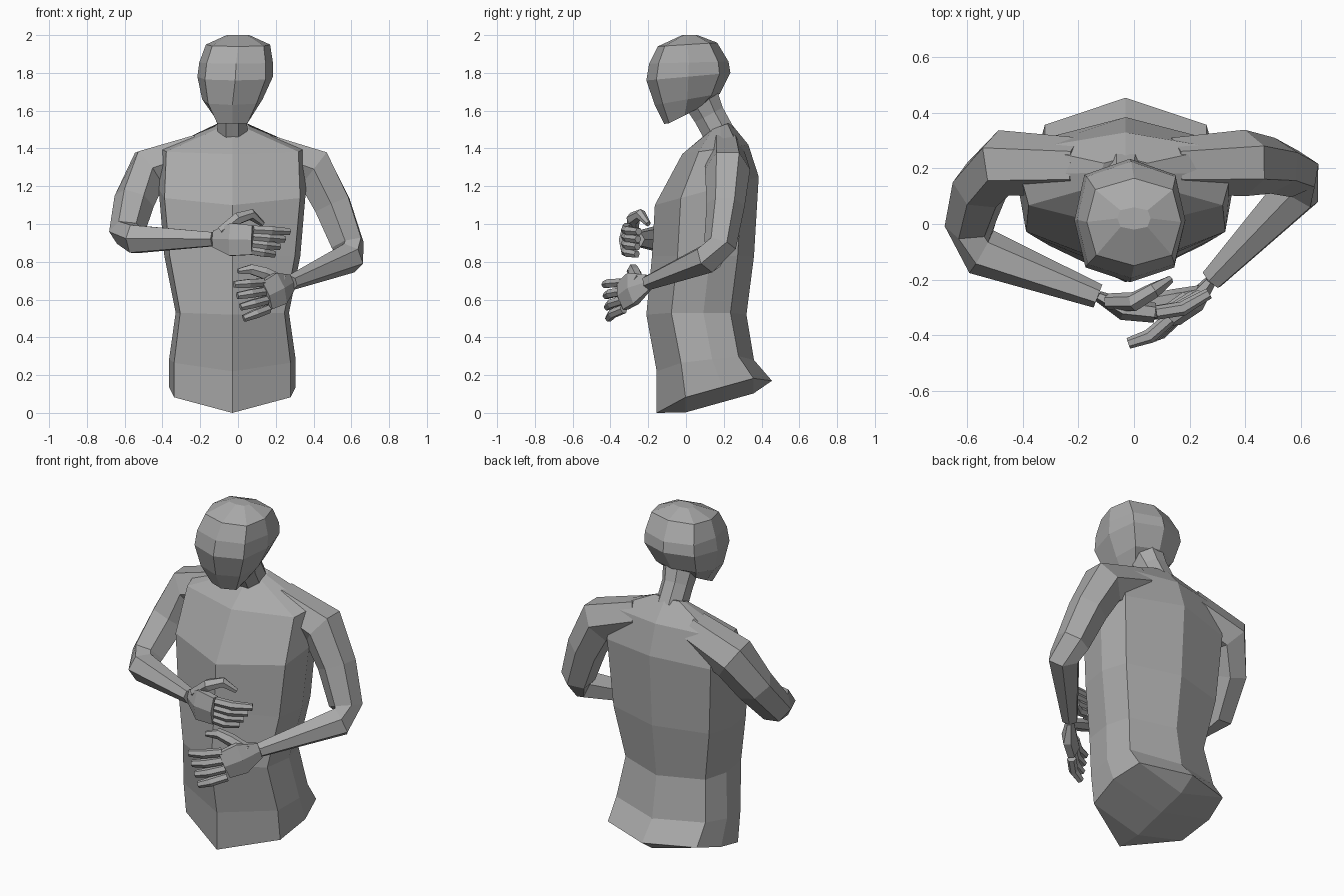
import bpy, bmesh, math
from mathutils import Vector

if "Cube" in bpy.data.objects:
    bpy.data.objects.remove(bpy.data.objects["Cube"])

shade = (0.4, 0.4, 0.4, 1)
grey = bpy.data.materials.new("clay grey")
grey.use_nodes = True
grey.diffuse_color = shade
grey.node_tree.nodes["Principled BSDF"].inputs["Base Color"].default_value = shade


def loft(name, rings):
    """Skin a list of equal rings, closing both ends."""
    bm = bmesh.new()
    rows = [[bm.verts.new(point) for point in ring] for ring in rings]
    count = len(rows[0])
    for lower, upper in zip(rows, rows[1:]):
        for i in range(count):
            j = (i + 1) % count
            bm.faces.new((lower[i], lower[j], upper[j], upper[i]))
    bm.faces.new(rows[0][::-1])
    bm.faces.new(rows[-1])
    bmesh.ops.remove_doubles(bm, verts=bm.verts, dist=0.001)
    bmesh.ops.recalc_face_normals(bm, faces=bm.faces)
    mesh = bpy.data.meshes.new(name)
    bm.to_mesh(mesh)
    bm.free()
    mesh.materials.append(grey)
    obj = bpy.data.objects.new(name, mesh)
    bpy.context.collection.objects.link(obj)
    return obj


def section(outline, width, front, back, low, high, lift=0.0, centre=-0.03):
    """Symmetric ring tilting from low at the front to high at the back.

    The outline lists the shares of width and depth of its side corners.
    """
    start, end = Vector((centre, front, low)), Vector((centre, back, high))

    def corner(side, share, depth):
        return start.lerp(end, depth) + Vector((side * share * width, 0, lift))

    left = [corner(1, *shares) for shares in outline]
    right = [corner(-1, *shares) for shares in reversed(outline)]
    return [start, *left, end, *right]


def tube(name, path, radii, flat=1.0, sides=6, up=(0, 0, 1)):
    """Loft a limb along a path; flat thins it across the up direction."""
    points = [Vector(point) for point in path]
    normal = Vector(up)
    last = len(points) - 1
    rings = []
    for i, (point, radius) in enumerate(zip(points, radii)):
        along = (points[min(i + 1, last)] - points[max(i - 1, 0)]).normalized()
        normal = (normal - along * normal.dot(along)).normalized()
        across = along.cross(normal) * flat
        angles = [math.tau * (k + 0.5) / sides for k in range(sides)]
        rings.append([point + (normal * math.cos(angle) + across * math.sin(angle)) * radius
                      for angle in angles])
    return loft(name, rings)


# Torso, hips upward to the neck base
body = [(0.92, 0.25), (1, 0.57), (0.87, 0.84)]
loft("torso", [
    section(body, width=0, front=-0.155, back=0.455, low=0, high=0.17, lift=-0.04),
    section(body, width=0.335, front=-0.155, back=0.455, low=0, high=0.17, lift=0.04),
    section(body, width=0.335, front=-0.155, back=0.36, low=0.22, high=0.28, lift=0.03),
    section(body, width=0.3, front=-0.21, back=0.32, low=0.52, high=0.52, lift=0.01),
    section(body, width=0.36, front=-0.18, back=0.36, low=0.83, high=0.83),
    section(body, width=0.39, front=-0.165, back=0.385, low=1.1, high=1.25),
    section(body, width=0.38, front=-0.02, back=0.33, low=1.37, high=1.42),
    section(body, width=0.09, front=0.11, back=0.24, low=1.48, high=1.53, lift=0.01),
])

# Neck leaning forward into the skull
neck_base, nape, skull = (-0.03, 0.18, 1.47), (-0.03, 0.12, 1.58), (-0.02, 0.06, 1.7)
tube("neck", [neck_base, nape, skull], [0.09, 0.09, 0.11], flat=0.95, sides=8, up=(0, 1, 0))

# Head, jaw to crown, leaning slightly sideways
face = [(0.8, 0.12), (1, 0.5), (0.82, 0.87)]
loft("head", [
    section(face, width=0.1, front=-0.115, back=0.1, low=1.53, high=1.64, lift=-0.01),
    section(face, width=0.16, front=-0.165, back=0.18, low=1.63, high=1.69),
    section(face, width=0.2, front=-0.21, back=0.235, low=1.76, high=1.8, centre=-0.015),
    section(face, width=0.195, front=-0.195, back=0.225, low=1.85, high=1.86, centre=-0.01),
    section(face, width=0.17, front=-0.15, back=0.165, low=1.94, high=1.96, centre=0),
    section(face, width=0.06, front=-0.02, back=0.06, low=2, high=2, centre=0),
])


def arm(side, root, shoulder, upper, elbow, crook, wrist):
    """Upper arm and forearm in one tapering tube."""
    tube(f"{side}_arm", [root, shoulder, upper, elbow, crook, wrist],
         [0.11, 0.13, 0.11, 0.095, 0.09, 0.045], flat=0.92)


def hand(side, wrist, knuckles, tips, thumb):
    """Flat palm, four bent fingers between the outer knuckles and tips, and a thumb."""
    wrist = Vector(wrist)
    first, fourth = map(Vector, knuckles)
    tip_first, tip_fourth = map(Vector, tips)
    middle = first.lerp(fourth, 0.5)
    outward = Vector((0, -0.02, 0))
    spread = first - fourth
    tube(f"{side}_palm", [wrist, wrist.lerp(middle, 0.45) + outward, middle],
         [0.05, 0.1, 0.09], flat=0.4, up=spread)
    for i, label in enumerate(["index", "middle", "ring", "little"]):
        knuckle, tip = first.lerp(fourth, i / 3), tip_first.lerp(tip_fourth, i / 3)
        joint = knuckle.lerp(tip, 0.5) + outward
        tube(f"{side}_{label}_finger", [knuckle, joint, tip], [0.025, 0.026, 0.02])
    tube(f"{side}_thumb", thumb, [0.03, 0.035, 0.03, 0.015])


# Right arm folded across the chest
right_wrist = (-0.13, -0.26, 0.92)
arm("right", root=(-0.2, 0.21, 1.38), shoulder=(-0.47, 0.22, 1.29), upper=(-0.55, 0.14, 1.12),
    elbow=(-0.59, 0, 0.95), crook=(-0.55, -0.1, 0.92), wrist=right_wrist)
hand("right", right_wrist,
     knuckles=[(0.08, -0.32, 0.97), (0.07, -0.32, 0.86)],
     tips=[(0.27, -0.25, 0.96), (0.19, -0.26, 0.84)],
     thumb=[(-0.09, -0.28, 0.96), (0, -0.28, 1.03), (0.07, -0.24, 1.05), (0.13, -0.2, 1)])

# Left arm lowered in front of the belly
left_wrist = (0.28, -0.2, 0.69)
arm("left", root=(0.14, 0.21, 1.38), shoulder=(0.4, 0.22, 1.29), upper=(0.5, 0.21, 1.1),
    elbow=(0.58, 0.18, 0.89), crook=(0.59, 0.12, 0.82), wrist=left_wrist)
hand("left", left_wrist,
     knuckles=[(0.13, -0.34, 0.69), (0.16, -0.33, 0.55)],
     tips=[(-0.02, -0.43, 0.68), (0.03, -0.41, 0.5)],
     thumb=[(0.24, -0.25, 0.7), (0.14, -0.27, 0.74), (0.07, -0.28, 0.76), (0, -0.3, 0.75)])
